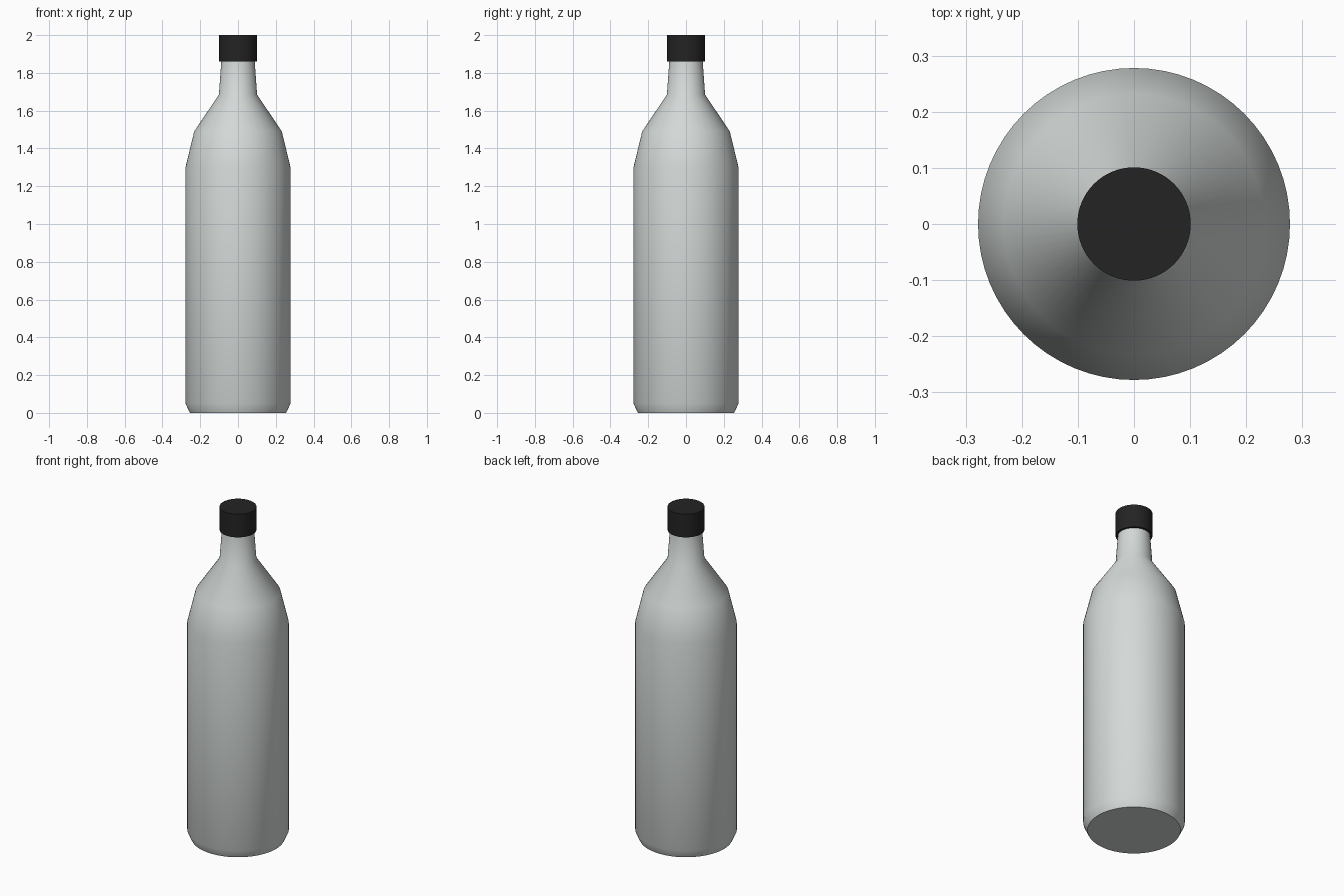
import bpy, bmesh, math

old = bpy.data.objects.get("Cube")
if old:
    bpy.data.objects.remove(old, do_unlink=True)


def make_material(name, colour, roughness):
    mat = bpy.data.materials.new(name)
    mat.use_nodes = True
    mat.diffuse_color = (*colour, 1)
    shader = mat.node_tree.nodes["Principled BSDF"]
    shader.inputs["Base Color"].default_value = (*colour, 1)
    shader.inputs["Roughness"].default_value = roughness
    return mat


def lathe(name, profile, material, segments=64):
    """Revolve (radius, height) points around z and close both ends."""
    bm = bmesh.new()
    rings = []
    for radius, z in profile:
        angles = [math.tau * i / segments for i in range(segments)]
        rings.append([bm.verts.new((radius * math.cos(a), radius * math.sin(a), z))
                      for a in angles])
    for low, high in zip(rings, rings[1:]):
        for i in range(segments):
            j = (i + 1) % segments
            bm.faces.new((low[i], low[j], high[j], high[i]))
    bm.faces.new(rings[0][::-1])
    bm.faces.new(rings[-1])
    mesh = bpy.data.meshes.new(name)
    bm.to_mesh(mesh)
    bm.free()
    mesh.materials.append(material)
    obj = bpy.data.objects.new(name, mesh)
    bpy.context.collection.objects.link(obj)
    bpy.ops.object.select_all(action="DESELECT")
    obj.select_set(True)
    bpy.context.view_layer.objects.active = obj
    bpy.ops.object.shade_smooth_by_angle(angle=math.radians(40))
    return obj


glass = make_material("pale grey glass", (0.66, 0.70, 0.69), 0.3)
black = make_material("black plastic", (0.017, 0.017, 0.017), 0.5)

# Bottle: chamfered base, straight body, shoulder and tapering neck
lathe("bottle_body", [(0.255, 0), (0.278, 0.05), (0.278, 1.30), (0.232, 1.49),
                      (0.101, 1.685), (0.087, 1.88)], glass)

# Screw cap over the neck
lathe("bottle_cap", [(0.101, 1.86), (0.101, 2.0)], black)
